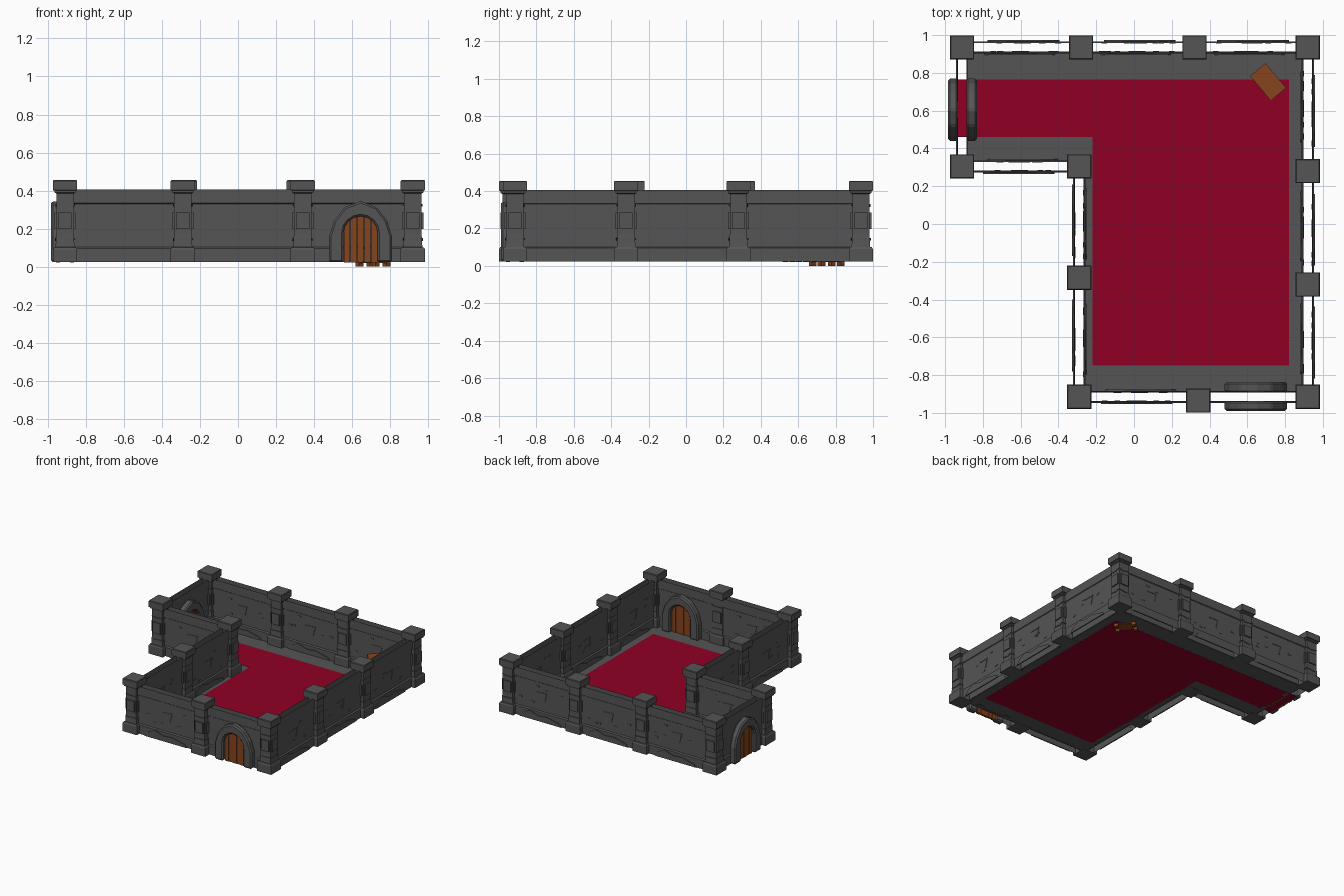
import bpy, bmesh, math, random
from mathutils import Matrix, Vector

if "Cube" in bpy.data.objects:
    bpy.data.objects.remove(bpy.data.objects["Cube"])

random.seed(4)
Z0 = 0.023
TURN = Matrix.Rotation(math.pi, 4, 'Z')


def mat(name, col):
    m = bpy.data.materials.new(name)
    m.diffuse_color = (*col, 1)
    m.use_nodes = True
    m.node_tree.nodes["Principled BSDF"].inputs["Base Color"].default_value = m.diffuse_color
    return m


WOOD = mat("wood", (0.24, 0.06, 0.013))
RED = mat("carpet_red", (0.28, 0.0, 0.018))
STONE = mat("dark_stone", (0.09, 0.09, 0.09))


def finish(name, bm, material=STONE, bevel=0, closed=True):
    if closed:
        bmesh.ops.recalc_face_normals(bm, faces=bm.faces)
    me = bpy.data.meshes.new(name)
    bm.to_mesh(me)
    bm.free()
    ob = bpy.data.objects.new(name, me)
    bpy.context.collection.objects.link(ob)
    me.materials.append(material)
    if bevel:
        b = ob.modifiers.new("bevel", 'BEVEL')
        b.width, b.segments = bevel, 1
    return ob


def loft(bm, rows):
    """Skin closed vertex rings and cap both ends."""
    rows = [[bm.verts.new(p) for p in row] for row in rows]
    bm.faces.new(rows[0][::-1])
    bm.faces.new(rows[-1])
    n = len(rows[0])
    for lo, hi in zip(rows, rows[1:]):
        for i in range(n):
            j = (i + 1) % n
            bm.faces.new((lo[i], lo[j], hi[j], hi[i]))


def prism(bm, M, pts, y0, y1):
    """Extrude an x-z outline along local y."""
    loft(bm, [[M @ Vector((x, y, z)) for x, z in pts] for y in (y0, y1)])


def box(bm, M, x0, x1, y0, y1, z0, z1):
    prism(bm, M, [(x0, z0), (x1, z0), (x1, z1), (x0, z1)], y0, y1)


def stack(bm, M, rings):
    """Square column from (half width, height) pairs."""
    corners = ((-1, -1), (1, -1), (1, 1), (-1, 1))
    loft(bm, [[M @ Vector((sx * r, sy * r, z)) for sx, sy in corners] for r, z in rings])


# Pillar positions, counter-clockwise round the L
L, R, F, B, IX, IY = -0.91, 0.92, -0.915, 0.935, -0.29, 0.305
nodes = [(IX, F), (0.34, F), (R, F), (R, -0.32), (R, 0.28), (R, B),
         (0.32, B), (-0.28, B), (L, B), (L, IY), (IX, IY), (IX, -0.285)]
DOORS = (1, 8)

# Pillars with square blocks and chips on each face
bm = bmesh.new()
for i, (x, y) in enumerate(nodes):
    if i == 1:
        y -= 0.02
    M = Matrix.Translation((x, y, 0))
    stack(bm, M, [(0.064, Z0), (0.064, 0.09), (0.058, 0.1), (0.05, 0.102), (0.046, 0.17),
                  (0.046, 0.385), (0.056, 0.39), (0.056, 0.4), (0.064, 0.402),
                  (0.064, 0.45), (0.06, 0.455)])
    for k in range(4):
        Q = M @ Matrix.Rotation(k * math.pi / 2, 4, 'Z')
        box(bm, Q, -0.035, 0.035, -0.056, -0.03, 0.197, 0.285)
        prism(bm, Q, [(-0.046, 0.145), (0.02, 0.135), (0.046, 0.15), (0.01, 0.15)], -0.053, -0.03)
        prism(bm, Q, [(-0.046, 0.33), (-0.02, 0.315), (0.046, 0.325), (-0.02, 0.325)], -0.051, -0.03)
finish("pillars", bm)

# Hollow walls: an outer and an inner sheet per bay, plus stone relief
walls, relief = bmesh.new(), bmesh.new()
arches, planks = bmesh.new(), bmesh.new()
profile = [(0.032, Z0), (0.032, 0.095), (0.022, 0.102), (0.022, 0.33), (0.027, 0.334), (0.027, 0.405)]
for i, p in enumerate(nodes):
    p, q = Vector(p), Vector(nodes[(i + 1) % 12])
    d = q - p
    h = d.length / 2 - 0.03
    c = (p + q) / 2
    M = Matrix.Translation((c.x, c.y, 0)) @ Matrix.Rotation(math.atan2(d.y, d.x), 4, 'Z')
    for side in (M, M @ TURN):
        rows = [[walls.verts.new(side @ Vector((s * h, -o, z))) for s in (-1, 1)] for o, z in profile]
        for a, b in zip(rows, rows[1:]):
            walls.faces.new((a[0], a[1], b[1], b[0]))
        if i in DOORS:
            continue
        # broken plinth stones
        prism(relief, side, [(-0.2, Z0), (-0.17, 0.06), (-0.11, 0.09), (-0.03, 0.065),
                             (0.05, 0.072), (0.16, 0.045), (0.18, Z0)], -0.039, -0.03)
        # bent chip and loose bricks
        prism(relief, side, [(-0.05, 0.25), (0.04, 0.255), (0.02, 0.18), (0.014, 0.18),
                             (0.03, 0.248), (-0.05, 0.246)], -0.026, -0.02)
        for k in range(5):
            x, z = random.uniform(-0.22, 0.17), random.uniform(0.12, 0.3)
            box(relief, side, x, x + 0.03, -0.0245, -0.02, z, z + 0.012)
    if i in DOORS:
        # Stone arch on both faces with a thin plank door in each
        D = M @ Matrix.Translation((0.015, 0, 0))
        right = [(0.165, Z0), (0.165, 0.16), (0.14, 0.24), (0.085, 0.312)]
        outer = right + [(0, 0.345)] + [(-x, z) for x, z in right[::-1]]
        arc = [(-0.09 * math.cos(math.pi * k / 8), 0.175 + 0.09 * math.sin(math.pi * k / 8))
               for k in range(9)]
        ring = outer + [(-0.09, Z0)] + arc + [(0.09, Z0)]
        prism(arches, D, ring, -0.074, -0.022)
        prism(arches, D, ring, 0.022, 0.078)
        for k in range(5):
            a = -0.09 + k * 0.036 + 0.002
            b = a + 0.032
            ta, tb = (0.18 + math.sqrt(0.1 ** 2 - u * u) for u in (a, b))
            y = 0.045 if k % 2 else 0.048
            for y0, y1 in ((-y, -0.026), (0.026, y)):
                prism(planks, D, [(a, 0.021), (b, 0.021), (b, tb), (a, ta)], y0, y1)
finish("wall_sheets", walls, closed=False)
finish("wall_stone_relief", relief)
finish("door_arches", arches, bevel=0.01)
finish("door_planks", planks, WOOD)


# Floor border and carpet
def floor(name, outline, z0, z1, material):
    bm = bmesh.new()
    loft(bm, [[Vector((x, y, z)) for x, y in outline] for z in (z0, z1)])
    finish(name, bm, material)


floor("stone_floor", [(-0.268, -0.89), (0.896, -0.89), (0.896, 0.91), (-0.885, 0.91),
                      (-0.885, 0.33), (-0.268, 0.33)], 0.0245, 0.0265, STONE)
floor("carpet", [(-0.22, -0.75), (0.82, -0.75), (0.82, 0.765), (-0.95, 0.765),
                 (-0.95, 0.46), (-0.22, 0.46)], 0.0235, 0.028, RED)

# Wooden cabinet in the corner, feet reaching the ground
bm = bmesh.new()
M = Matrix.Translation((0.71, 0.752, 0)) @ Matrix.Rotation(math.radians(-50), 4, 'Z')
box(bm, M, -0.078, 0.078, -0.047, 0.047, 0.02, 0.225)
box(bm, M, -0.085, 0.085, -0.053, 0.053, 0.22, 0.237)
for sx in (-1, 1):
    for sy in (-1, 1):
        x, y = sx * 0.067, sy * 0.037
        box(bm, M, x - 0.015, x + 0.015, y - 0.014, y + 0.014, 0, 0.222)
finish("corner_cabinet", bm, WOOD)
